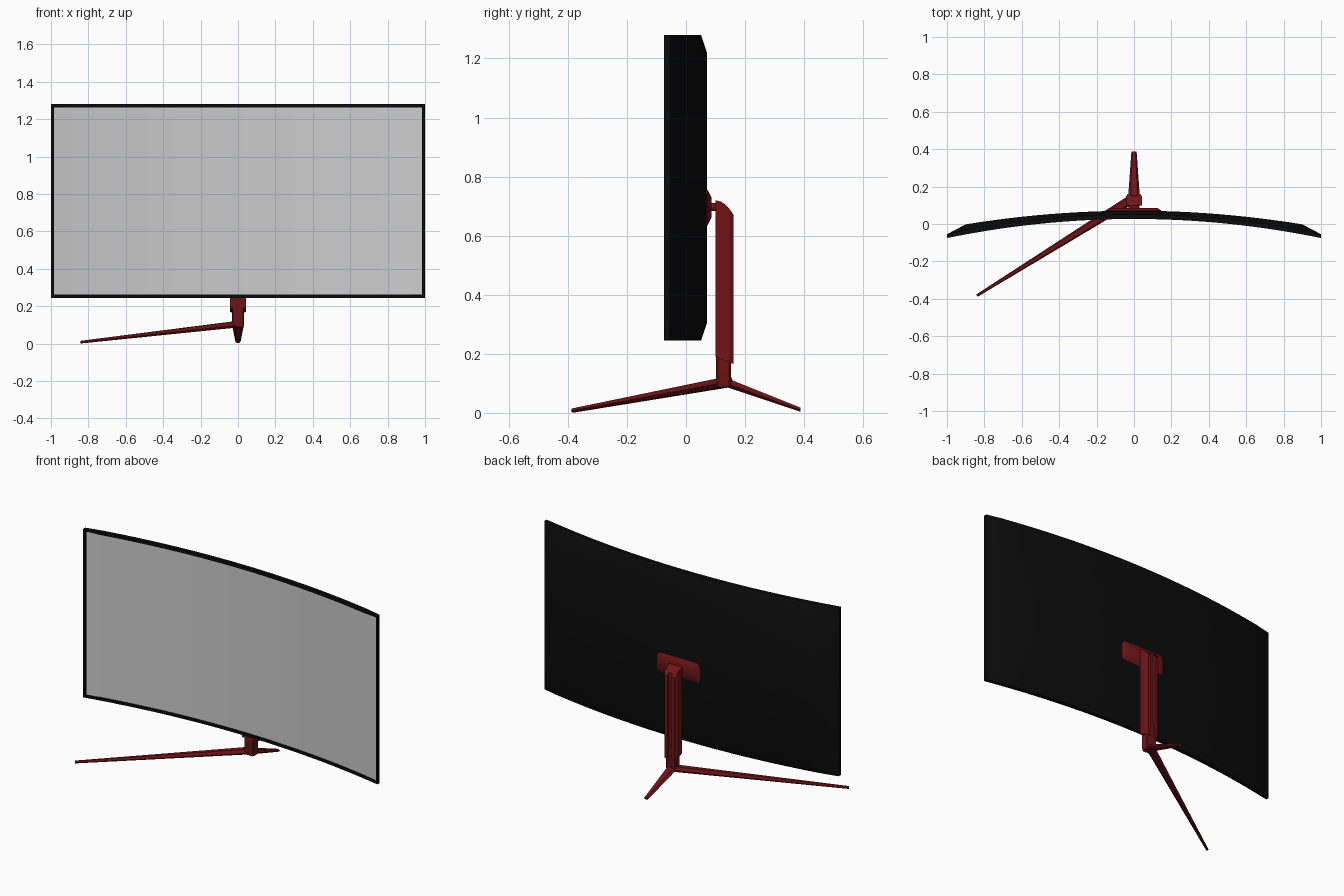
import bpy, bmesh
from math import sin, cos, pi
from mathutils import Vector

if "Cube" in bpy.data.objects:
    bpy.data.objects.remove(bpy.data.objects["Cube"])


def material(name, rgb):
    m = bpy.data.materials.new(name)
    m.diffuse_color = (*rgb, 1)
    m.use_nodes = True
    m.node_tree.nodes["Principled BSDF"].inputs["Base Color"].default_value = m.diffuse_color
    return m


BLACK = material("black_plastic", (0.0035, 0.0035, 0.0035))
RED = material("dark_red_metal", (0.16, 0.007, 0.009))


def finish(name, bm, mat=None, smooth=True):
    bmesh.ops.recalc_face_normals(bm, faces=bm.faces)
    me = bpy.data.meshes.new(name)
    bm.to_mesh(me)
    bm.free()
    ob = bpy.data.objects.new(name, me)
    bpy.context.collection.objects.link(ob)
    if mat:
        me.materials.append(mat)
    if smooth:
        bpy.ops.object.select_all(action='DESELECT')
        ob.select_set(True)
        bpy.context.view_layer.objects.active = ob
        bpy.ops.object.shade_smooth_by_angle(angle=0.45)
    return ob


def loft(rings):
    """Closed solid skinned through rings of equal point count."""
    bm = bmesh.new()
    vs = [[bm.verts.new(p) for p in r] for r in rings]
    n = len(vs[0])
    for a, b in zip(vs, vs[1:]):
        for i in range(n):
            j = (i + 1) % n
            bm.faces.new((a[i], a[j], b[j], b[i]))
    bm.faces.new(vs[0])
    bm.faces.new(vs[-1])
    return bm


# Curved panel
Z0, Z1, EDGE = 0.245, 1.28, 0.06


def front(x):
    return 0.027 - 0.102 * x * x


def section(x):
    full = 0.044 + 0.012 * x * x
    t = min(1, (1 - abs(x)) / 0.1)
    deep = 0.02 + (full - 0.02) * t
    rim = 0.02 + 0.004 * t
    f = front(x)
    return [(x, f, Z0), (x, f + rim, Z0), (x, f + deep, Z0 + EDGE),
            (x, f + deep, Z1 - EDGE), (x, f + rim, Z1), (x, f, Z1)]


xs = [-1] + [-0.9 + 1.8 * i / 24 for i in range(25)] + [1]
bm = loft([section(x) for x in xs])
bm.normal_update()
bmesh.ops.recalc_face_normals(bm, faces=bm.faces)
# front faces span full height at the front curve: inset for bezel, then recess
face_front = [f for f in bm.faces if len(f.verts) == 4 and
              all(abs(v.co.y - front(v.co.x)) < 1e-4 for v in f.verts)]
bmesh.ops.inset_region(bm, faces=face_front, thickness=0.018, depth=0)
for v in {v for f in bmesh.ops.extrude_face_region(bm, geom=face_front)["geom"]
          if isinstance(f, bmesh.types.BMVert) for v in [f]}:
    v.co.y += 0.009
bmesh.ops.delete(bm, geom=[f for f in face_front if f.is_valid], context='FACES')
finish("panel_housing", bm, BLACK)

# Screen surface
bm = bmesh.new()
cols = [[bm.verts.new((x, front(x) + 0.006, z)) for z in (Z0 + 0.017, Z1 - 0.017)]
        for x in [-0.983 + 1.966 * i / 32 for i in range(33)]]
for a, b in zip(cols, cols[1:]):
    bm.faces.new((a[0], b[0], b[1], a[1]))
finish("screen", bm)


# Mounting plate with rounded corners and a tapered back
def rounded(y, w, h, r, zc, n=5):
    pts = []
    for k, (sx, sz) in enumerate([(1, 1), (-1, 1), (-1, -1), (1, -1)]):
        for i in range(n):
            a = (k + i / (n - 1)) * pi / 2
            pts.append((sx * (w - r) + r * cos(a), y, zc + sz * (h - r) + r * sin(a)))
    return pts


finish("mount_plate", loft([rounded(0.055, 0.145, 0.06, 0.025, 0.695),
                            rounded(0.073, 0.145, 0.06, 0.025, 0.695),
                            rounded(0.086, 0.125, 0.035, 0.02, 0.695)]), RED)
finish("mount_neck", loft([rounded(y, 0.03, 0.014, 0.012, 0.697)
                           for y in (0.08, 0.11)]), RED)

# Upright column with a cable groove in the back
half = [(0.012, 0.148), (0.015, 0.16), (0.034, 0.16), (0.043, 0.147),
        (0.043, 0.135), (0.043, 0.12), (0.043, 0.10)]
outline = half + [(-x, y) for x, y in reversed(half)]
finish("column", loft([
    [(x, y, 0.19 - 0.4 * (y - 0.1)) for x, y in outline],
    [(x, y, 0.72 - 0.048 * ((y - 0.1) / 0.06) ** 2) for x, y in outline]]), RED)


# Stem and hub under the column
def box_ring(z, w, y0, y1, c=0.006):
    return [(-w + c, y0, z), (w - c, y0, z), (w, y0 + c, z), (w, y1 - c, z),
            (w - c, y1, z), (-w + c, y1, z), (-w, y1 - c, z), (-w, y0 + c, z)]


finish("stem", loft([box_ring(0.088, 0.03, 0.105, 0.15), box_ring(0.1, 0.033, 0.102, 0.152),
                     box_ring(0.25, 0.033, 0.102, 0.152)]), RED)


# Tapered feet with a ridged section
def foot(name, a, b, wa, ha, wb, hb):
    a, b = Vector(a), Vector(b)
    side = (b - a).cross(Vector((0, 0, 1))).normalized()
    up = Vector((0, 0, 1))
    shape = [(-1, -0.2), (-0.6, 1), (0.6, 1), (1, -0.2), (0.5, -1), (-0.5, -1)]
    rings = [[p + side * u * w + up * v * h for u, v in shape]
             for p, w, h in ((a, wa, ha), (b, wb, hb))]
    finish(name, loft(rings), RED)


foot("left_foot", (0.0, 0.14, 0.104), (-0.84, -0.383, 0.008), 0.026, 0.017, 0.007, 0.007)
foot("rear_foot", (0, 0.12, 0.109), (0, 0.387, 0.011), 0.033, 0.016, 0.014, 0.007)
